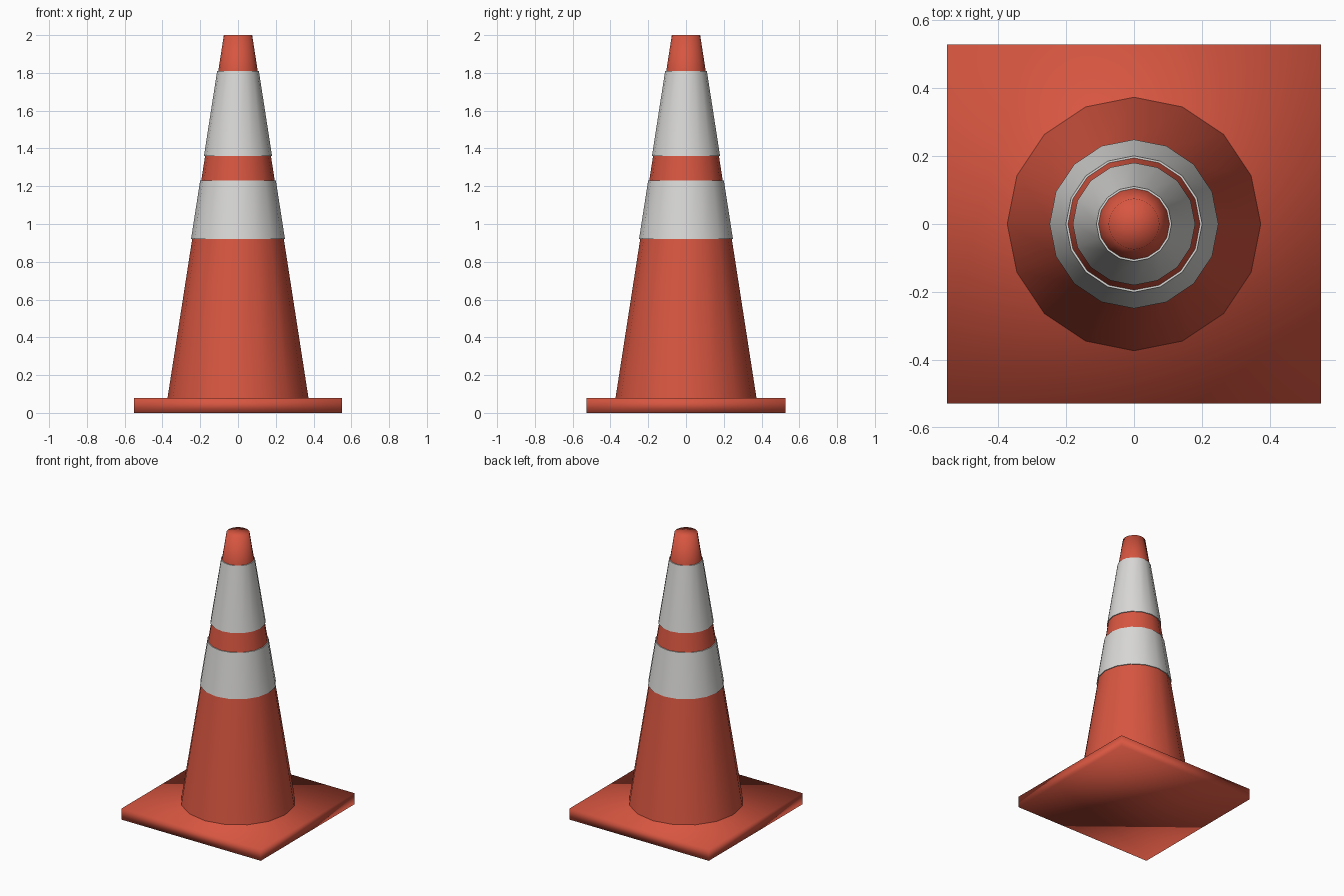
import bpy
import bmesh
from math import cos, sin, tau

cube = bpy.data.objects.get("Cube")
if cube:
    bpy.data.objects.remove(cube, do_unlink=True)

SIDES = 16
BASE_TOP, HEIGHT = 0.08, 2.0
FOOT_RADIUS, TIP_RADIUS = 0.373, 0.075


def make_material(name, color):
    mat = bpy.data.materials.new(name)
    mat.use_nodes = True
    mat.diffuse_color = color
    mat.node_tree.nodes["Principled BSDF"].inputs["Base Color"].default_value = color
    return mat


def finish(name, bm, mat):
    bmesh.ops.recalc_face_normals(bm, faces=bm.faces)
    for face in bm.faces:
        face.smooth = True
    mesh = bpy.data.meshes.new(name)
    bm.to_mesh(mesh)
    bm.free()
    mesh.materials.append(mat)
    obj = bpy.data.objects.new(name, mesh)
    bpy.context.collection.objects.link(obj)
    return obj


def cone_radius(z):
    t = (z - BASE_TOP) / (HEIGHT - BASE_TOP)
    return FOOT_RADIUS + (TIP_RADIUS - FOOT_RADIUS) * t


def lathe(name, profile, mat, cap=False, closed=False):
    """Spin (radius, z) points around the vertical axis."""
    bm = bmesh.new()
    rings = [[bm.verts.new((r * cos(tau * i / SIDES), r * sin(tau * i / SIDES), z))
              for i in range(SIDES)] for r, z in profile]
    pairs = list(zip(rings, rings[1:]))
    if closed:
        pairs.append((rings[-1], rings[0]))
    for low, high in pairs:
        for i in range(SIDES):
            j = (i + 1) % SIDES
            bm.faces.new((low[i], low[j], high[j], high[i]))
    if cap:
        # Fan around a centre point so the tip shades softly
        centre = bm.verts.new((0, 0, profile[-1][1]))
        for i in range(SIDES):
            bm.faces.new((rings[-1][i], rings[-1][(i + 1) % SIDES], centre))
    return finish(name, bm, mat)


orange = make_material("orange_red_rubber", (0.68, 0.092, 0.052, 1))
white = make_material("reflective_white", (0.69, 0.685, 0.67, 1))

# Rectangular foot plate
bm = bmesh.new()
bmesh.ops.create_cube(bm, size=1)
bmesh.ops.scale(bm, vec=(1.1, 1.056, BASE_TOP), verts=bm.verts)
bmesh.ops.translate(bm, vec=(0, 0, BASE_TOP / 2), verts=bm.verts)
finish("base_plate", bm, orange)

# Tapered body, with rings where the sleeves begin and end
bands = {"lower_band": (0.92, 1.23), "upper_band": (1.36, 1.81)}
levels = [BASE_TOP] + [z for span in bands.values() for z in span] + [HEIGHT]
lathe("cone_body", [(cone_radius(z), z) for z in levels], orange, cap=True)

# Thin reflective sleeves around the body
for name, (bottom, top) in bands.items():
    outer = [(cone_radius(z) + 0.006, z) for z in (bottom, top)]
    inner = [(cone_radius(z) - 0.002, z) for z in (top, bottom)]
    sleeve = lathe(name, outer + inner, white, closed=True)
    bpy.ops.object.select_all(action="DESELECT")
    sleeve.select_set(True)
    bpy.context.view_layer.objects.active = sleeve
    bpy.ops.object.shade_smooth_by_angle()
